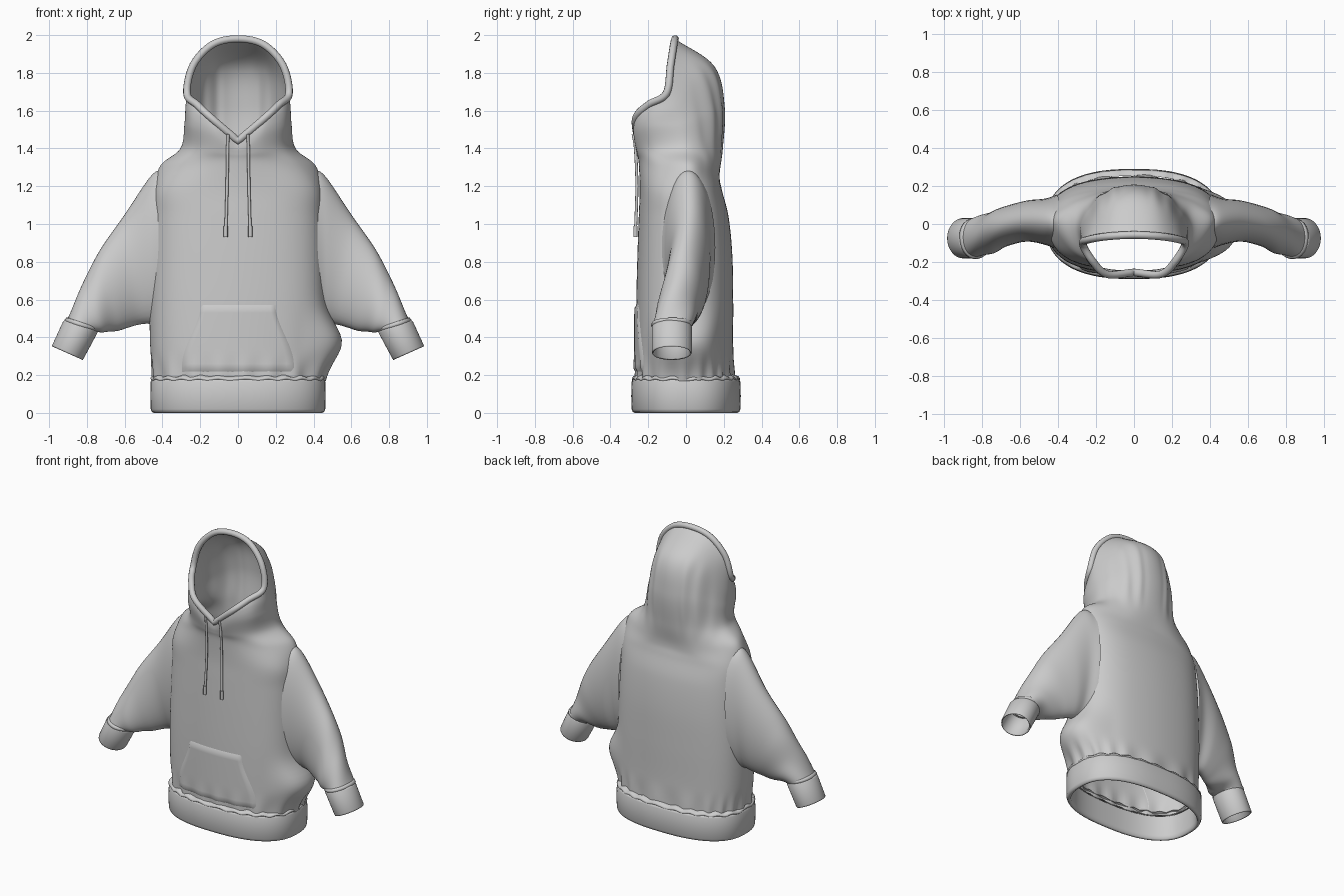
import bpy, math
from mathutils import Vector
from mathutils.bvhtree import BVHTree

if "Cube" in bpy.data.objects:
    bpy.data.objects.remove(bpy.data.objects["Cube"])

PI = math.pi


def make(name, verts, faces):
    me = bpy.data.meshes.new(name)
    me.from_pydata([tuple(v) for v in verts], [], faces)
    me.update()
    ob = bpy.data.objects.new(name, me)
    bpy.context.collection.objects.link(ob)
    for p in me.polygons:
        p.use_smooth = True
    return ob


def loft(name, rings, flip=False, closed=True):
    n = len(rings[0])
    faces = []
    for r in range(len(rings) - 1):
        for i in range(n if closed else n - 1):
            j = (i + 1) % n
            f = (r * n + i, r * n + j, (r + 1) * n + j, (r + 1) * n + i)
            faces.append(f[::-1] if flip else f)
    return make(name, [v for ring in rings for v in ring], faces)


def cr(a, b, c, d, t):
    return 0.5 * (2 * b + (c - a) * t + (2 * a - 5 * b + 4 * c - d) * t * t
                  + (3 * b - a - 3 * c + d) * t ** 3)


def spline(pts, steps, first=None, last=None):
    p = [first or 2 * pts[0] - pts[1]] + pts + [last or 2 * pts[-1] - pts[-2]]
    out = [cr(*p[i:i + 4], k / steps) for i in range(len(pts) - 1) for k in range(steps)]
    return out + [pts[-1]]


def flipx(v):
    return Vector((-v.x, v.y, v.z))


def oval(z, hx, yf, yb, t, n=2.4):
    s, c = math.sin(t), math.cos(t)
    y = abs(c) ** (2 / n) * (yf if c > 0 else yb)
    return Vector((math.copysign(abs(s) ** (2 / n), s) * hx, y, z))


def smooth(a, b, x):
    t = min(1, max(0, (x - a) / (b - a)))
    return t * t * (3 - 2 * t)


# Body and hood: half rows of control points from front centre to back centre
body = [(.17, .45, -.265, .255), (.36, .465, -.265, .25), (.6, .468, -.263, .25),
        (.84, .462, -.257, .245), (1.04, .455, -.25, .225), (1.18, .448, -.245, .19)]
rows = [[oval(*b, PI * k / 6) for k in range(7)] for b in body]
hood = [
    [(0, -.25, 1.32), (.18, -.225, 1.32), (.33, -.14, 1.31), (.41, .01, 1.31),
     (.34, .10, 1.29), (.18, .165, 1.27), (0, .178, 1.26)],
    [(0, -.258, 1.37), (.14, -.25, 1.39), (.25, -.17, 1.40), (.305, -.01, 1.40),
     (.25, .10, 1.40), (.14, .172, 1.40), (0, .195, 1.40)],
    [(0, -.262, 1.40), (.14, -.272, 1.48), (.25, -.19, 1.52), (.283, -.03, 1.53),
     (.225, .09, 1.58), (.13, .175, 1.62), (0, .205, 1.62)],
    [(0, -.260, 1.425), (.14, -.274, 1.53), (.24, -.195, 1.59), (.278, -.07, 1.62),
     (.225, .03, 1.74), (.13, .115, 1.82), (0, .15, 1.835)],
    [(0, -.255, 1.44), (.14, -.265, 1.56), (.215, -.20, 1.63), (.27, -.105, 1.69),
     (.238, -.082, 1.84), (.135, -.065, 1.95), (0, -.058, 1.98)]]
rows += [[Vector(p) for p in r] for r in hood]
full = []
for i, r in enumerate(rows):
    half = spline(r, 10, None if i >= len(rows) - 2 else flipx(r[1]), flipx(r[-2]))
    full.append(half + [flipx(v) for v in half[-2:0:-1]])
cols = [spline([r[i] for r in full], 8) for i in range(len(full[0]))]
rings = [list(r) for r in zip(*cols)]
rim = [v.copy() for v in rings[-1]]
for ri, ring in enumerate(rings[:-1]):
    for i, v in enumerate(ring):
        a = 2 * PI * i / len(ring)
        # gathers over the waistband, a side bulge, and soft folds behind the hood
        g = .008 * math.sin(a * 19 + 2 * math.sin(3 * a)) * (1 - smooth(.17, .34, v.z))
        v.x += g * math.sin(a)
        v.y -= g * math.cos(a)
        v.x += .085 * math.exp(-((v.z - .37) / .13) ** 2) * smooth(.32, .47, v.x)
        f = smooth(1.3, 1.5, v.z) * (1 - smooth(1.75, 1.9, v.z)) * smooth(0, .1, v.y)
        v.y += .005 * f * math.sin(abs(v.x) * 75) * smooth(.04, .12, abs(v.x))
body_ob = loft("body_and_hood", rings)


def tube(name, pts, radius, cyclic=False):
    cu = bpy.data.curves.new(name, 'CURVE')
    cu.dimensions = '3D'
    cu.bevel_depth = radius
    cu.bevel_resolution = 3
    cu.use_fill_caps = not cyclic
    sp = cu.splines.new('POLY')
    sp.points.add(len(pts) - 1)
    for q, p in zip(sp.points, pts):
        q.co = (*p, 1)
    sp.use_cyclic_u = cyclic
    sp.use_smooth = True
    ob = bpy.data.objects.new(name, cu)
    bpy.context.collection.objects.link(ob)


# Hood opening edge
tube("hood_rim", rim, .02, True)

# Waistband: rounded outside, folded to the inside
prof = [(-.035, .165), (-.02, .182), (-.006, .178), (0, .165), (.002, .09), (0, .02),
        (-.006, .005), (-.016, 0), (-.026, .006), (-.03, .03), (-.032, .165)]
loft("waistband", [[oval(z, .462 + d, -.288 - d, .288 + d, 2 * PI * i / 96, 2.5)
                    for i in range(96)] for d, z in prof], True)

# Gathered lip where the body tucks into the band
lip = []
for d, z in [(-.03, .17), (-.004, .172), (.002, .18), (-.006, .19), (-.03, .198)]:
    lip.append([oval(z + .005 * math.sin(t * 23 + 3 * math.sin(2 * t)),
                     .462 + d, -.285 - d, .283 + d, t, 2.5)
                for t in [2 * PI * i / 160 for i in range(160)]])
loft("waist_gather", lip)


# Sleeve and cuff sections: upper x, z, lower x, z, centre y, half depth
def section(s, side, n=40, wr=0):
    up, lo = Vector((s[0], 0, s[1])), Vector((s[2], 0, s[3]))
    out = []
    for i in range(n):
        a = 2 * PI * i / n
        k = 1 + wr * math.sin(3 * a + 40 * s[0])
        p = (up + lo) / 2 + (up - lo) / 2 * math.cos(a) * k
        out.append(Vector((p.x * side, s[4] + s[5] * math.sin(a) * k, p.z)))
    return out


sleeve = [(.39, 1.29, .42, .46, .01, .145), (.46, 1.255, .475, .472, .012, .122),
          (.60, 1.05, .535, .465, .015, .108), (.745, .84, .62, .44, -.015, .105),
          (.83, .66, .695, .425, -.05, .108), (.905, .50, .748, .43, -.07, .103)]
cuff = [(.905, .478, .762, .434, -.075, .085), (.918, .492, .745, .434, -.075, .102),
        (.926, .484, .744, .424, -.075, .106), (.983, .36, .818, .286, -.075, .106),
        (.984, .352, .822, .28, -.075, .103), (.978, .353, .83, .287, -.075, .096),
        (.918, .478, .756, .43, -.075, .096)]
for side, tag in ((1, "left"), (-1, "right")):
    secs = spline([Vector(s) for s in sleeve], 10)
    m = len(secs) - 1
    loft(tag + "_sleeve", [section(s, side, 40, .035 * smooth(.5, .85, i / m))
                           for i, s in enumerate(secs)], side < 0)
    loft(tag + "_cuff", [section(s, side) for s in cuff], side < 0)
    # crumpled cloth above the cuff
    fold = [(.885, .505, .74, .45, -.072, .09), (.912, .505, .735, .445, -.073, .106),
            (.922, .49, .738, .432, -.075, .108), (.91, .48, .755, .43, -.075, .095)]
    loft(tag + "_sleeve_gather", [section(s, side, 40, .03) for s in fold], side < 0)

    # Drawstring with its tip
    cord = [Vector((side * x, y, z)) for x, y, z in
            ((.052, -.28, 1.475), (.055, -.268, 1.40), (.058, -.26, 1.2), (.065, -.268, .94))]
    cord = spline(cord, 8)
    tube(tag + "_drawstring", cord, .008)
    tube(tag + "_drawstring_tip", [cord[-1] + Vector((0, 0, .05)), cord[-1] - Vector((0, 0, .008))], .011)

# Front pocket: a patch laid on the body surface
bm_verts = [v.co.copy() for v in body_ob.data.vertices]
bvh = BVHTree.FromPolygons(bm_verts, [tuple(p.vertices) for p in body_ob.data.polygons])
patch = []
nu, nv = 28, 16
for j in range(nv + 1):
    t = j / nv
    z = .215 + .36 * t
    w = .30 - .10 * smooth(.1, 1, t)
    line = []
    for i in range(nu + 1):
        x = w * (2 * i / nu - 1)
        hit = bvh.ray_cast(Vector((x, -1, z)), Vector((0, 1, 0)))[0]
        edge = i in (0, nu) or j in (0, nv)
        line.append(Vector((x, hit.y - (-.002 if edge else .01), z)))
    patch.append(line)
loft("front_pocket", patch, closed=False)
